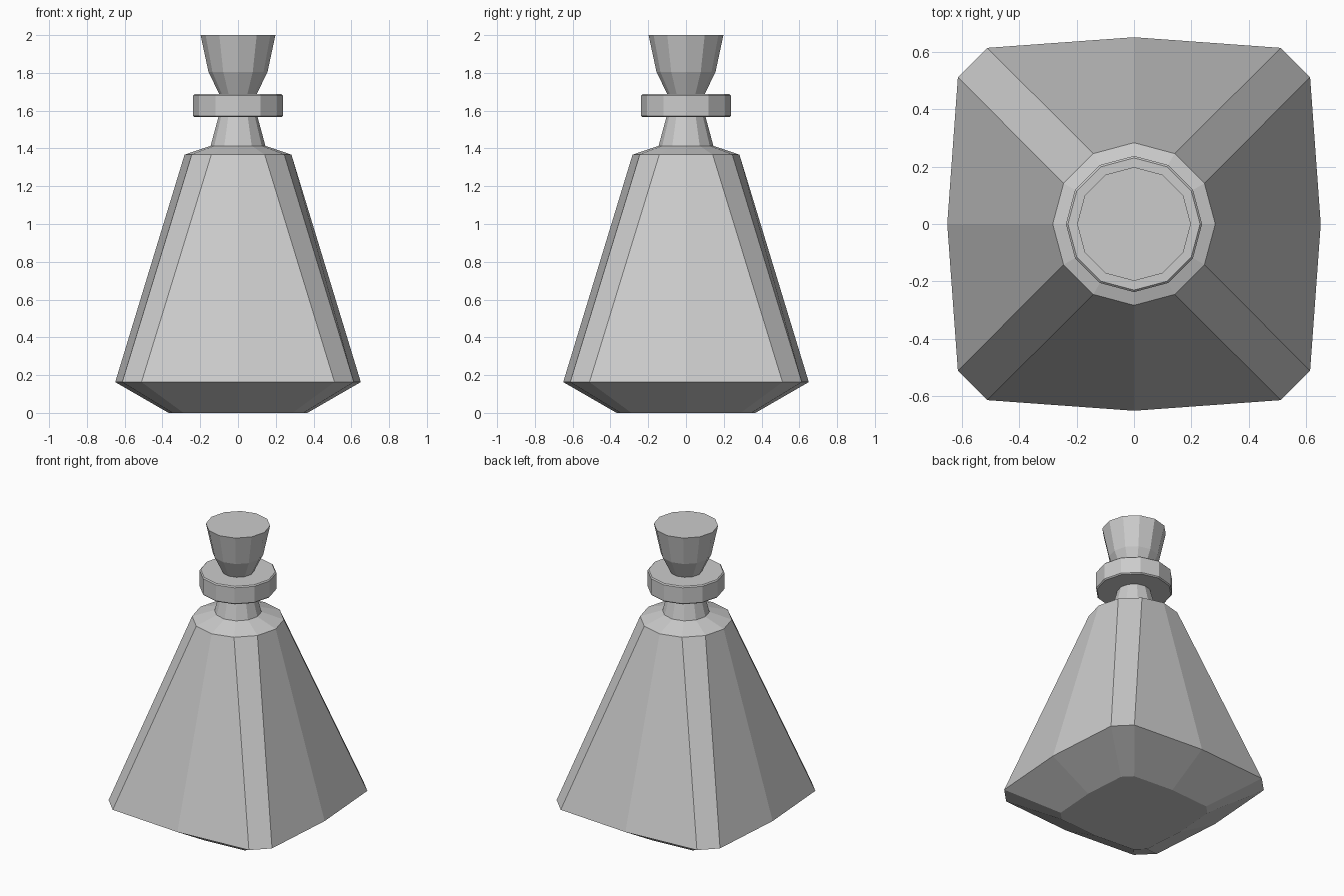
import bpy, bmesh
from math import cos, sin, radians

cube = bpy.data.objects.get("Cube")
if cube:
    bpy.data.objects.remove(cube, do_unlink=True)

SIDES = 12
COLOUR = (0.6, 0.6, 0.6, 1.0)
grey = bpy.data.materials.new("plain_grey")
grey.use_nodes = True
grey.diffuse_color = COLOUR
grey.node_tree.nodes["Principled BSDF"].inputs["Base Color"].default_value = COLOUR


def round_ring(r, z):
    """Twelve-sided ring with corners on the axes."""
    angles = [radians(i * 360 / SIDES) for i in range(SIDES)]
    return [(r * cos(a), r * sin(a), z) for a in angles]


def square_ring(s, z):
    """Bulging square with chamfered corners, turned quarter by quarter."""
    ring = []
    for q in range(4):
        c, d = round(cos(radians(90 * q))), round(sin(radians(90 * q)))
        for x, y in ((0.65, 0), (0.613, 0.511), (0.511, 0.613)):
            ring.append((s * (x * c - y * d), s * (x * d + y * c), z))
    return ring


def loft(name, rings):
    """Bridge the rings with flat faces and cap both ends."""
    bm = bmesh.new()
    loops = [[bm.verts.new(p) for p in ring] for ring in rings]
    for low, high in zip(loops, loops[1:]):
        for i in range(SIDES):
            j = (i + 1) % SIDES
            bm.faces.new((low[i], low[j], high[j], high[i]))
    bm.faces.new(reversed(loops[0]))
    bm.faces.new(loops[-1])
    bmesh.ops.recalc_face_normals(bm, faces=bm.faces)
    mesh = bpy.data.meshes.new(name)
    bm.to_mesh(mesh)
    bm.free()
    mesh.materials.append(grey)
    obj = bpy.data.objects.new(name, mesh)
    bpy.context.collection.objects.link(obj)
    return obj


# Flask: tapered foot, squared belly, round shoulder and neck
loft("flask_body", [
    square_ring(0.565, 0), square_ring(1, 0.163),
    round_ring(0.283, 1.367), round_ring(0.145, 1.414), round_ring(0.1, 1.58),
])

# Collar with slightly eased rims
loft("neck_collar", [
    round_ring(0.23, 1.566), round_ring(0.237, 1.573),
    round_ring(0.237, 1.681), round_ring(0.23, 1.688),
])

# Flared stopper
loft("stopper", [
    round_ring(0.095, 1.68), round_ring(0.156, 1.804), round_ring(0.198, 2),
])
